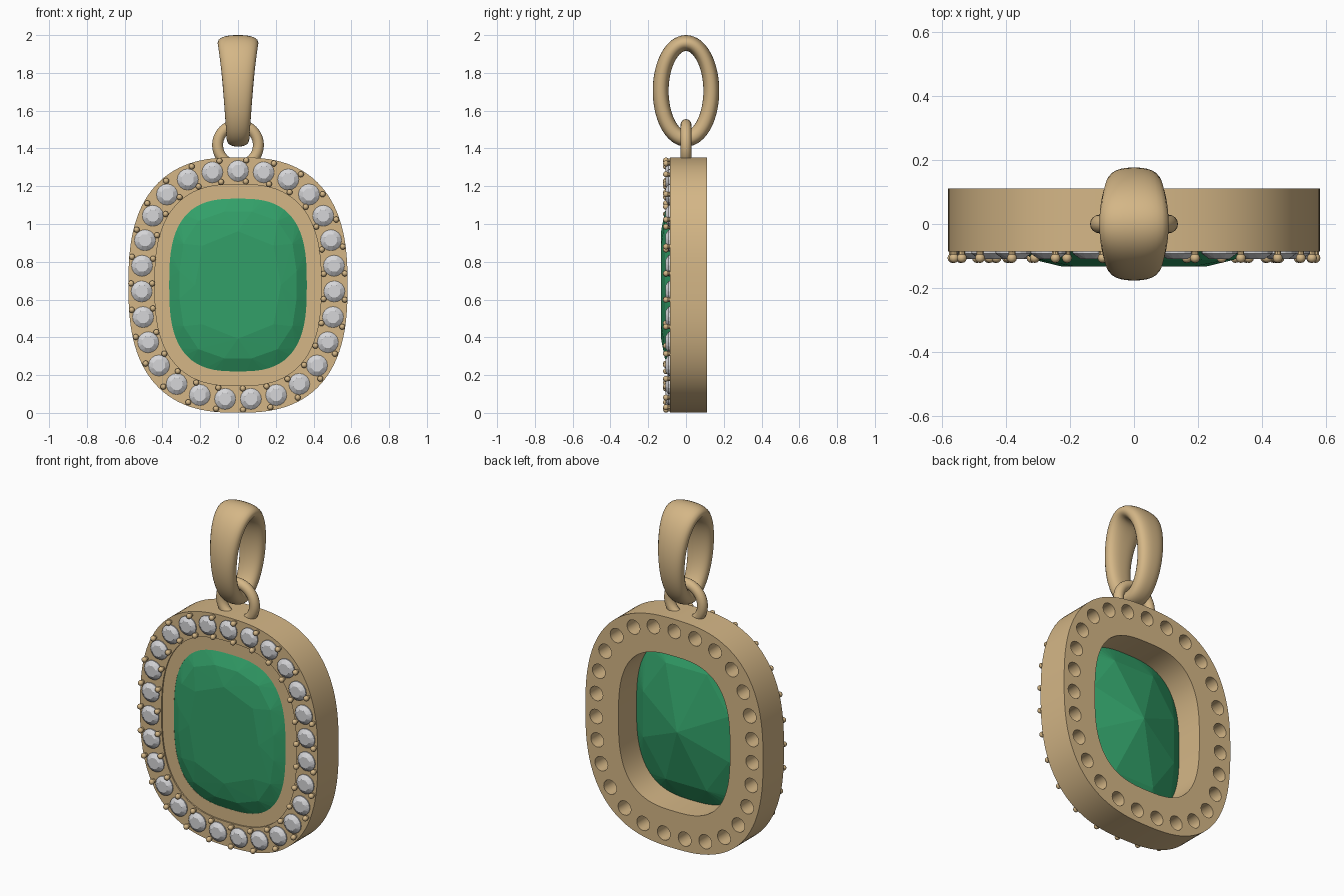
import bpy, bmesh, math
from mathutils import Vector, Matrix

if "Cube" in bpy.data.objects:
    bpy.data.objects.remove(bpy.data.objects["Cube"])

CZ = 0.677       # height of the pendant centre
STONES = 27


def material(name, rgb):
    m = bpy.data.materials.new(name)
    m.diffuse_color = (*rgb, 1)
    m.use_nodes = True
    m.node_tree.nodes["Principled BSDF"].inputs["Base Color"].default_value = m.diffuse_color
    return m


GOLD = material("warm gold", (0.66, 0.47, 0.24))
GREEN = material("green gem", (0.032, 0.35, 0.14))
CLEAR = material("pale stone", (0.67, 0.67, 0.69))


def cushion(a, b, n, count, shift=0.0):
    """Evenly spaced points on a cushion outline, clockwise from the top."""
    dense = []
    for i in range(2001):
        t = 2 * math.pi * i / 2000
        s, c = math.sin(t), math.cos(t)
        dense.append(Vector((math.copysign(abs(s) ** (2 / n), s) * a,
                             math.copysign(abs(c) ** (2 / n), c) * b)))
    run = [0.0]
    for p, q in zip(dense, dense[1:]):
        run.append(run[-1] + (q - p).length)
    out, j = [], 0
    for k in range(count):
        d = ((k + shift) / count % 1.0) * run[-1]
        j = 0 if d < run[j] else j
        while run[j + 1] < d:
            j += 1
        f = (d - run[j]) / (run[j + 1] - run[j])
        out.append(dense[j].lerp(dense[j + 1], f))
    return out


def finish(name, bm, mat, smooth=True):
    bmesh.ops.recalc_face_normals(bm, faces=bm.faces)
    me = bpy.data.meshes.new(name)
    bm.to_mesh(me)
    bm.free()
    me.materials.append(mat)
    ob = bpy.data.objects.new(name, me)
    bpy.context.collection.objects.link(ob)
    if smooth:
        select(ob)
        bpy.ops.object.shade_smooth_by_angle(angle=math.radians(35))
    return ob


def select(ob):
    bpy.ops.object.select_all(action='DESELECT')
    ob.select_set(True)
    bpy.context.view_layer.objects.active = ob


def plate(name, loops, front, back):
    """Flat plate with holes, extruded between two depths."""
    cu = bpy.data.curves.new(name, 'CURVE')
    cu.dimensions, cu.fill_mode = '2D', 'BOTH'
    cu.extrude = (back - front) / 2
    for loop in loops:
        sp = cu.splines.new('POLY')
        sp.points.add(len(loop) - 1)
        for pt, p in zip(sp.points, loop):
            pt.co = (p.x, p.y, 0, 1)
        sp.use_cyclic_u = True
    tmp = bpy.data.objects.new(name + "_outline", cu)
    bpy.context.collection.objects.link(tmp)
    select(tmp)
    bpy.ops.object.convert(target='MESH')
    tmp = bpy.context.view_layer.objects.active
    bm = bmesh.new()
    bm.from_mesh(tmp.data)
    bpy.data.objects.remove(tmp)
    bmesh.ops.remove_doubles(bm, verts=bm.verts, dist=1e-5)
    bm.transform(Matrix.Translation((0, (front + back) / 2, CZ))
                 @ Matrix.Rotation(math.pi / 2, 4, 'X'))
    return finish(name, bm, GOLD)


def hull(bm, points):
    """Faceted cut stone from its corner points."""
    verts = [bm.verts.new(p) for p in points]
    res = bmesh.ops.convex_hull(bm, input=verts)
    junk = [g for g in res["geom_interior"] if isinstance(g, bmesh.types.BMVert)]
    bmesh.ops.delete(bm, geom=junk, context='VERTS')


def circle(c, r, n, turn=0.0):
    return [Vector((c.x + r * math.sin(2 * math.pi * (i + turn) / n),
                    c.y + r * math.cos(2 * math.pi * (i + turn) / n)))
            for i in range(n)]


# Frame: pierced halo plate and the slightly recessed bezel inside it
seats = cushion(0.51, 0.604, 2.6, STONES)
outer = cushion(0.58, 0.676, 2.6, 128)
step = cushion(0.44, 0.533, 2.65, 128)
opening = cushion(0.364, 0.457, 2.85, 128)
plate("halo_frame", [outer, step] + [circle(c, 0.042, 20) for c in seats], -0.085, 0.11)
plate("bezel", [step, opening], -0.077, 0.11)

# Centre gem: girdle, crown, table, pavilion and culet
pts = [Vector((0, 0.085, CZ))]
for y, k, n, sh in ((-0.075, 1, 64, 0), (-0.06, 1, 64, 0), (-0.112, 0.85, 16, 0.5),
                    (-0.132, 0.62, 8, 0), (0.0, 0.78, 8, 0.5)):
    pts += [Vector((p.x, y, CZ + p.y))
            for p in cushion(0.366 * k, 0.459 * k, 2.85, n, sh)]
bm = bmesh.new()
hull(bm, pts)
finish("centre_gem", bm, GREEN, smooth=False)

# Small round stones around the halo
bm = bmesh.new()
for c in seats:
    pts = [Vector((c.x, -0.035, CZ + c.y))]
    for y, r, n, sh in ((-0.092, 0.056, 16, 0), (-0.086, 0.056, 16, 0),
                        (-0.109, 0.034, 8, 0.5)):
        pts += [Vector((p.x, y, CZ + p.y)) for p in circle(c, r, n, sh)]
    hull(bm, pts)
finish("halo_stones", bm, CLEAR, smooth=False)

# Prongs: a pair of ball-tipped pins in every gap between stones
bm = bmesh.new()
gaps = cushion(0.51, 0.604, 2.6, STONES, 0.31)
ahead = cushion(0.51, 0.604, 2.6, STONES, 0.36)
for p, q in zip(gaps, ahead):
    d = (q - p).normalized()
    side = Vector((-d.y, d.x)) * 0.056
    for s in (p + side, p - side):
        bmesh.ops.create_uvsphere(bm, u_segments=12, v_segments=8, radius=0.0155,
                                  matrix=Matrix.Translation((s.x, -0.106, CZ + s.y)))
        bmesh.ops.create_cone(bm, cap_ends=True, segments=10, radius1=0.011,
                              radius2=0.011, depth=0.035,
                              matrix=Matrix.Translation((s.x, -0.09, CZ + s.y))
                              @ Matrix.Rotation(math.pi / 2, 4, 'X'))
finish("prongs", bm, GOLD)


def loop_tube(name, rings):
    """Closed tube skinned over a closed series of cross-sections."""
    bm = bmesh.new()
    vs = [[bm.verts.new(p) for p in r] for r in rings]
    for i, r in enumerate(vs):
        nxt = vs[(i + 1) % len(vs)]
        for j in range(len(r)):
            k = (j + 1) % len(r)
            bm.faces.new((r[j], r[k], nxt[k], nxt[j]))
    return finish(name, bm, GOLD)


# Jump ring
rings = []
for i in range(48):
    t = 2 * math.pi * i / 48
    out = Vector((math.sin(t), 0, math.cos(t)))
    rings.append([Vector((0, 0, 1.418)) + out * (0.108 + 0.029 * p.y)
                  + Vector((0, 0.029 * p.x, 0)) for p in circle(Vector((0, 0)), 1, 16)])
loop_tube("jump_ring", rings)

# Bail: oval loop, wide at the top and narrow at the bottom
rings = []
for i in range(64):
    t = 2 * math.pi * i / 64
    mid = Vector((0, 0.134 * math.sin(t), 1.705 + 0.253 * math.cos(t)))
    out = Vector((0, math.sin(t) / 0.134, math.cos(t) / 0.253)).normalized()
    h = (1 + math.cos(t)) / 2
    half = 0.06 + 0.036 * h + 0.012 * h ** 4
    rings.append([mid + out * p.y + Vector((p.x, 0, 0))
                  for p in cushion(half, 0.042, 2.4, 28)])
loop_tube("bail", rings)
